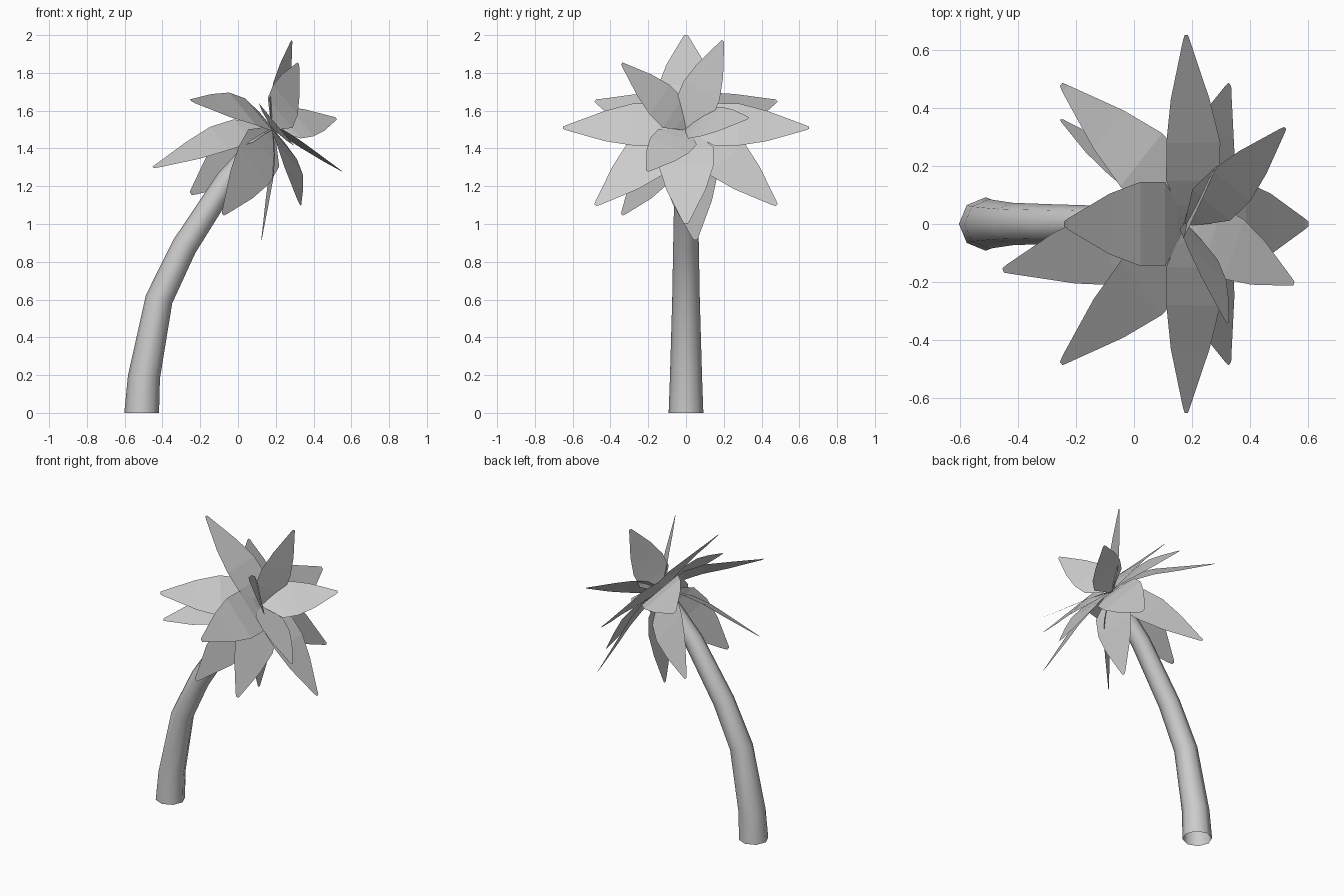
import bpy, bmesh, math
from mathutils import Vector

if "Cube" in bpy.data.objects:
    bpy.data.objects.remove(bpy.data.objects["Cube"])

CROWN = Vector((0.18, 0, 1.505))       # point where all fronds meet
AXIS = Vector((0.77, 0, 0.64)).normalized()   # crown leans along the trunk


def finish(bm, name, smooth=False):
    mesh = bpy.data.meshes.new(name)
    bm.to_mesh(mesh)
    bm.free()
    for p in mesh.polygons:
        p.use_smooth = smooth
    ob = bpy.data.objects.new(name, mesh)
    bpy.context.collection.objects.link(ob)
    return ob


# Trunk: open eight-sided tube; each ring is (x, z, radius, lean from vertical)
def trunk():
    rings = [(-0.51, 0, 0.092, 0), (-0.498, 0.19, 0.085, 5), (-0.418, 0.602, 0.073, 17),
             (-0.285, 0.88, 0.068, 30), (-0.055, 1.235, 0.061, 35), (0.14, 1.46, 0.05, 42)]
    bm = bmesh.new()
    prev = None
    for x, z, r, lean in rings:
        c, s = math.cos(math.radians(lean)), math.sin(math.radians(lean))
        ring = []
        for i in range(8):
            a = i * math.pi / 4
            k = r * math.cos(a)
            ring.append(bm.verts.new((x + k * c, r * math.sin(a), z - k * s)))
        if prev:
            for i in range(8):
                j = (i + 1) % 8
                bm.faces.new((prev[i], prev[j], ring[j], ring[i]))
        prev = ring
    finish(bm, "trunk", True)


# Frond: arched strip from the crown to a tip, flat across its width
OUTLINE = [(0, 0.1), (0.1, 0.5), (0.23, 1), (0.43, 1), (0.66, 0.72), (0.97, 0.13), (1, 0.06)]


def frond(name, tip, half_width, bulge):
    chord = Vector(tip) - CROWN
    d = chord.normalized()
    up = (AXIS - d * AXIS.dot(d)).normalized()
    side = AXIS.cross(d).normalized()
    bm = bmesh.new()
    prev = None
    for t, w in OUTLINE:
        # arch is strongest towards the crown
        p = CROWN + chord * t + up * (bulge * 6.75 * t * (1 - t) ** 2)
        pair = [bm.verts.new(p + side * (s * w * half_width)) for s in (-1, 1)]
        if prev:
            bm.faces.new((prev[0], pair[0], pair[1], prev[1]))
        prev = pair
    finish(bm, name)


trunk()

# Each frond is (tip x, y, z, arch height)
# Four straight fronds across the crown
straight = [(0.18, 0.65, 1.51, 0.033), (0.18, -0.65, 1.51, 0.033),
            (-0.24, 0, 2.0, 0.033), (0.6, 0, 1.0, 0.033)]
# Four drooping fronds between them
drooping = [(x, s * 0.48, z, b) for s in (1, -1)
            for x, z, b in ((-0.25, 1.655, 0.055), (0.33, 1.10, 0.035))]
# Four short fronds above
upper = [(0.285, 0.195, 1.97, 0.005), (0.32, -0.34, 1.85, 0.015),
         (0.52, 0.33, 1.56, 0.02), (0.55, -0.205, 1.28, 0.01)]
# Four hanging fronds below
lower = [(-0.08, -0.34, 1.05, 0.025), (0.125, 0.05, 0.915, 0.02),
         (-0.25, 0.36, 1.16, 0.025), (-0.45, -0.16, 1.3, 0.045)]

for label, tips, half in (("straight_frond", straight, 0.145),
                          ("drooping_frond", drooping, 0.145),
                          ("upper_frond", upper, 0.115),
                          ("lower_frond", lower, 0.145)):
    for n, (x, y, z, bulge) in enumerate(tips):
        frond(f"{label}_{n + 1}", (x, y, z), half, bulge)
